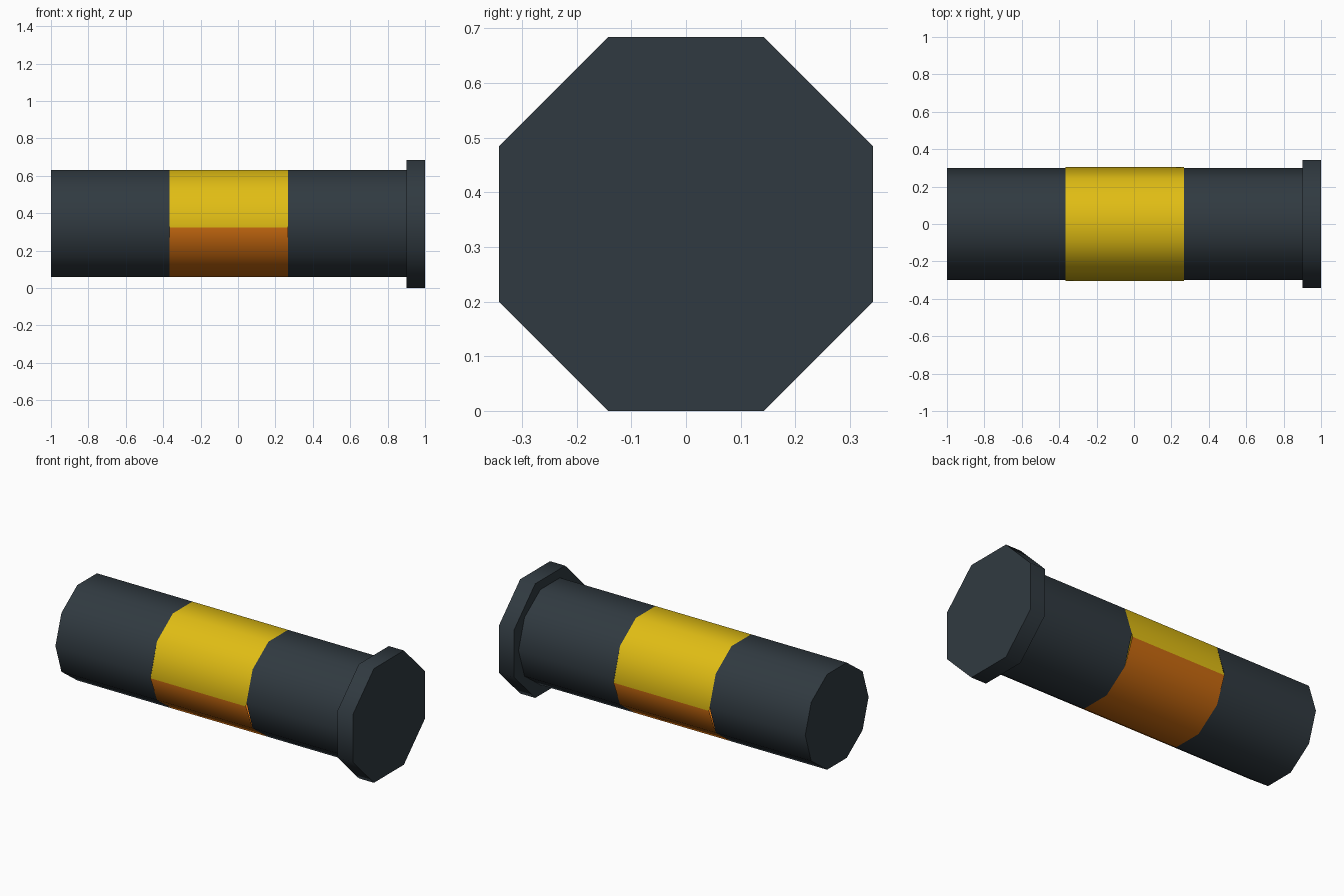
import bpy
import bmesh
import math

if "Cube" in bpy.data.objects:
    bpy.data.objects.remove(bpy.data.objects["Cube"])


def material(name, rgb):
    m = bpy.data.materials.new(name)
    m.diffuse_color = (*rgb, 1)
    m.use_nodes = True
    m.node_tree.nodes["Principled BSDF"].inputs["Base Color"].default_value = m.diffuse_color
    return m


dark = material("dark_slate", (0.030, 0.042, 0.052))
yellow = material("yellow", (0.75, 0.51, 0.007))
orange = material("orange", (0.59, 0.145, 0.005))


def prism(name, profile, x0, x1, mats, cap0=False, cap1=False, rule=None):
    """Extrude a (y, z) profile along x, with optional end caps."""
    bm = bmesh.new()
    a = [bm.verts.new((x0, y, z)) for y, z in profile]
    b = [bm.verts.new((x1, y, z)) for y, z in profile]
    n = len(profile)
    for i in range(n):
        j = (i + 1) % n
        bm.faces.new((a[j], a[i], b[i], b[j])).normal_update()
    if cap0:
        bm.faces.new(a[::-1])
    if cap1:
        bm.faces.new(b)
    bm.normal_update()
    if rule:
        for f in bm.faces:
            f.material_index = rule(f.calc_center_median())
    me = bpy.data.meshes.new(name)
    bm.to_mesh(me)
    bm.free()
    for m in mats:
        me.materials.append(m)
    ob = bpy.data.objects.new(name, me)
    bpy.context.collection.objects.link(ob)
    bpy.context.view_layer.objects.active = ob
    bpy.ops.object.select_all(action='DESELECT')
    ob.select_set(True)
    bpy.ops.object.shade_smooth_by_angle(angle=math.radians(50))
    return ob


def ngon(n, r, zc, turn=0.0):
    return [(r * math.cos(turn + math.tau * i / n),
             zc + r * math.sin(turn + math.tau * i / n)) for i in range(n)]


# Ten-sided barrel, split in equal thirds
tube = ngon(10, 0.30, 0.345)
xs = [-1 + 1.9 * i / 3 for i in range(4)]
prism("rear_barrel", tube, xs[0], xs[1], [dark], cap0=True)
prism("front_barrel", tube, xs[2], xs[3], [dark])

# Coloured band, its side corners sit slightly lower and wider
band = list(tube)
band[0], band[5] = (0.305, 0.323), (-0.305, 0.323)
prism("colour_band", band, xs[1], xs[2], [yellow, orange],
      rule=lambda c: 1 if c.z < 0.323 else 0)

# Octagonal end flange
prism("end_flange", ngon(8, 0.342 / math.cos(math.pi / 8), 0.342, math.pi / 8),
      0.9, 1.0, [dark], cap0=True, cap1=True)
